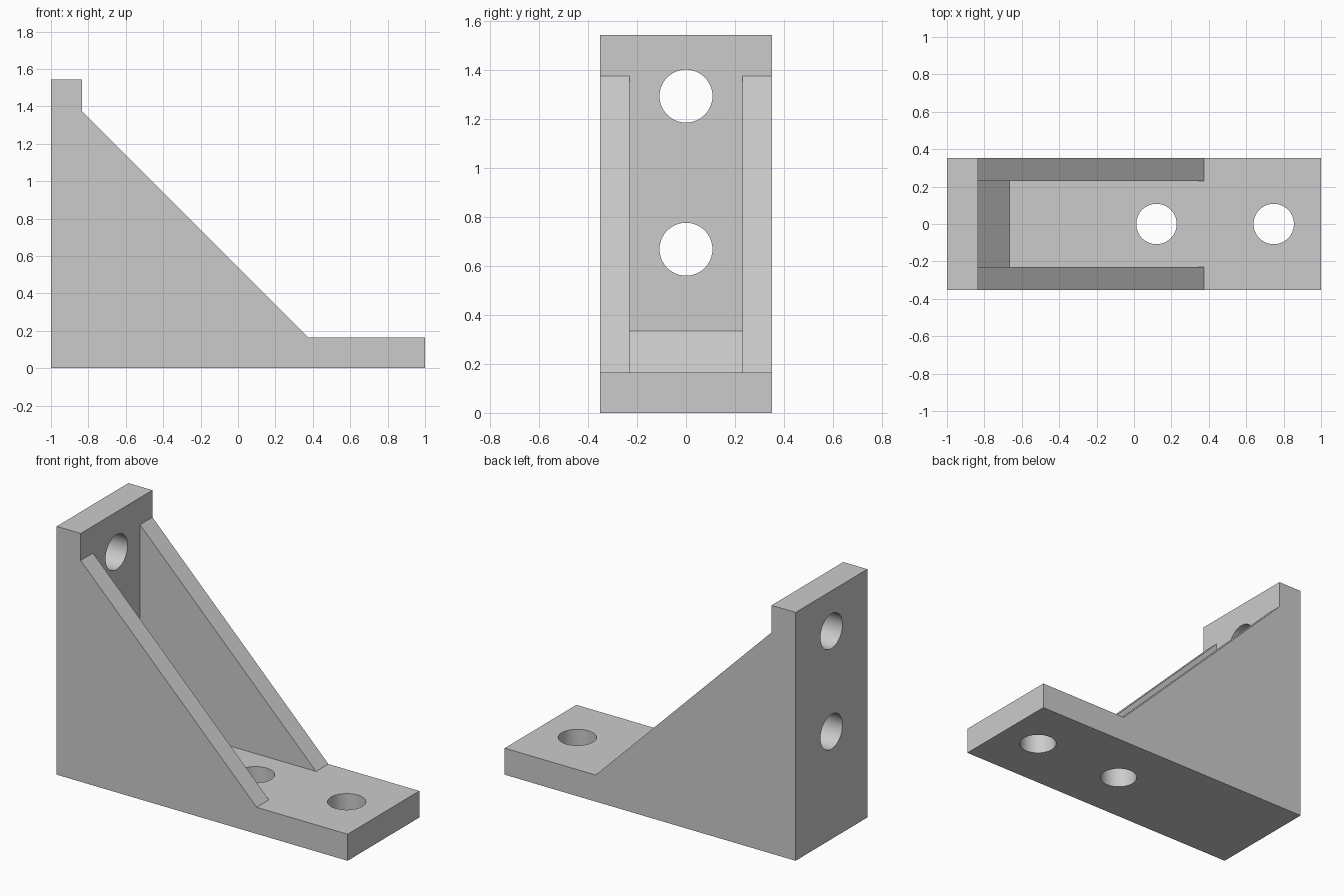
import bpy
import math
from mathutils import Vector

if "Cube" in bpy.data.objects:
    bpy.data.objects.remove(bpy.data.objects["Cube"], do_unlink=True)

T = -0.835       # inner face of the upright plate
BASE = 0.165     # top of the base plate
TOP = 1.543
HALF = 0.352     # half the full width
POCKET = 0.231   # half the gap between the gussets
HOLE = 0.108

grey = bpy.data.materials.new("light grey")
grey.use_nodes = True
colour = (0.6, 0.6, 0.6, 1)
grey.diffuse_color = colour
grey.node_tree.nodes["Principled BSDF"].inputs["Base Color"].default_value = colour


def extrude_profile(name, points, half):
    """Prism from an x-z profile, centred on y = 0."""
    n = len(points)
    verts = [(x, y, z) for y in (-half, half) for x, z in points]
    faces = [list(range(n)), list(range(2 * n - 1, n - 1, -1))]
    faces += [(i, i + n, (i + 1) % n + n, (i + 1) % n) for i in range(n)]
    mesh = bpy.data.meshes.new(name)
    mesh.from_pydata(verts, [], faces)
    obj = bpy.data.objects.new(name, mesh)
    bpy.context.collection.objects.link(obj)
    return obj


def cut(target, cutter):
    cutter.hide_render = True
    mod = target.modifiers.new("cut", "BOOLEAN")
    mod.operation = "DIFFERENCE"
    mod.solver = "EXACT"
    mod.object = cutter
    bpy.ops.object.select_all(action="DESELECT")
    bpy.context.view_layer.objects.active = target
    target.select_set(True)
    bpy.ops.object.modifier_apply(modifier=mod.name)
    bpy.data.objects.remove(cutter, do_unlink=True)


def drill(target, centre, tilt):
    bpy.ops.mesh.primitive_cylinder_add(vertices=64, radius=HOLE, depth=0.5,
                                        location=centre, rotation=(0, tilt, 0))
    cut(target, bpy.context.object)


# Full bracket outline: base, upright and sloping gussets
bracket = extrude_profile("angle_bracket", [
    (-1, 0), (1, 0), (1, BASE), (0.375, BASE), (T, 1.375), (T, TOP), (-1, TOP)], HALF)
bracket.data.materials.append(grey)

# Pocket between the gussets, leaving a chamfer in the inner corner
pocket = extrude_profile("pocket_cutter", [
    (T, 0.335), (T + 0.17, BASE), (0.375, BASE), (0.8, 0.6), (-0.4, 1.81), (T, 1.375)], POCKET)
cut(bracket, pocket)

# Bolt holes through the base and the upright
for x in (0.12, 0.747):
    drill(bracket, Vector((x, 0, 0.08)), 0)
for z in (0.668, 1.293):
    drill(bracket, Vector((-0.92, 0, z)), math.pi / 2)

# Smooth hole walls, crisp edges
bpy.ops.object.select_all(action="DESELECT")
bpy.context.view_layer.objects.active = bracket
bracket.select_set(True)
bpy.ops.object.shade_smooth_by_angle(angle=math.radians(30))
